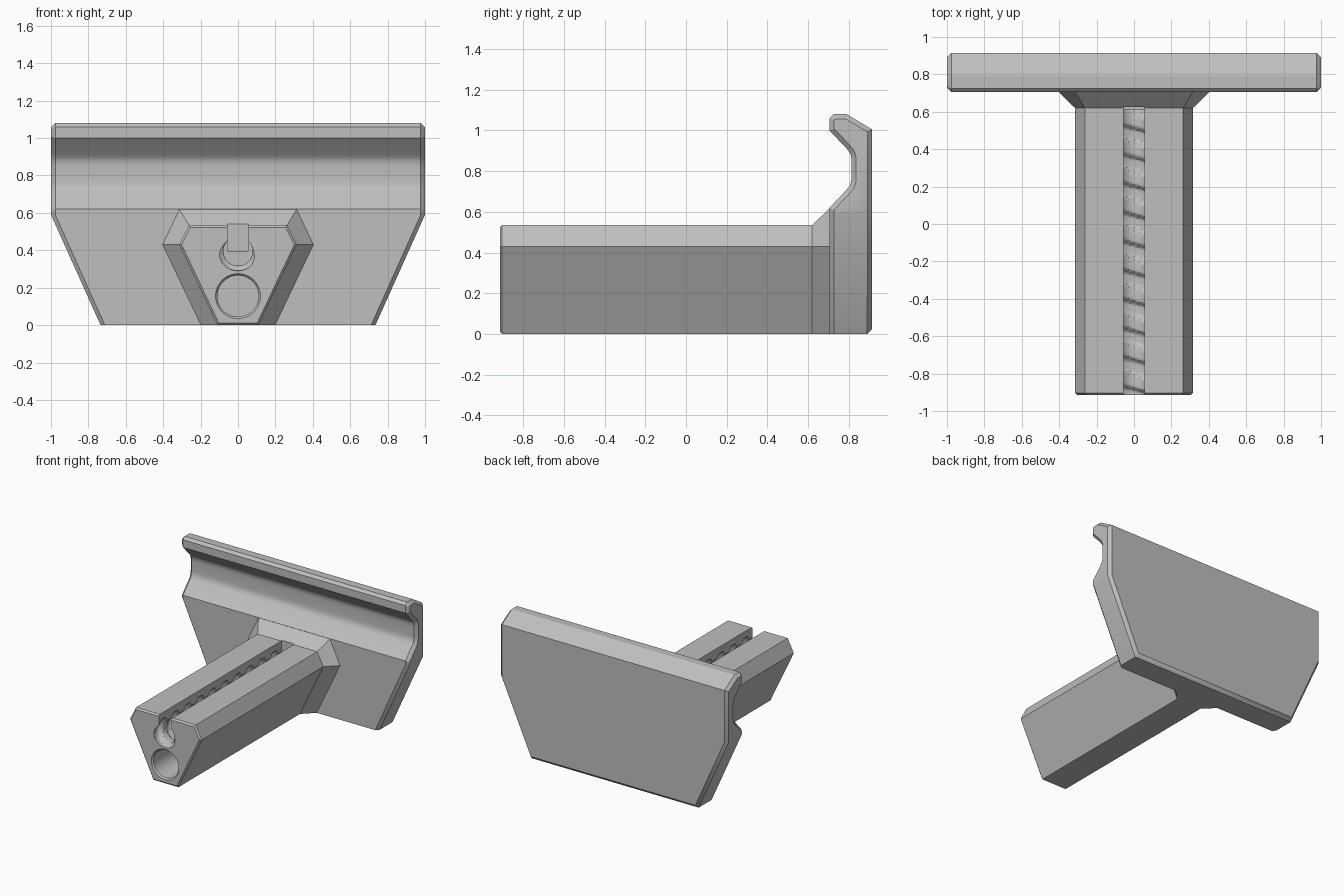
import bpy
import bmesh
from math import cos, sin, pi, radians
from mathutils import Vector

cube = bpy.data.objects.get("Cube")
if cube:
    bpy.data.objects.remove(cube, do_unlink=True)

grey = bpy.data.materials.new("plain grey")
grey.use_nodes = True
grey.diffuse_color = (0.52, 0.52, 0.52, 1)
grey.node_tree.nodes["Principled BSDF"].inputs["Base Color"].default_value = grey.diffuse_color


def loft(name, rings, caps=None):
    """Skin closed rings of equal length; caps lists the index groups of the end faces."""
    bm = bmesh.new()
    loops = [[bm.verts.new(p) for p in ring] for ring in rings]
    n = len(rings[0])
    for a, b in zip(loops, loops[1:]):
        for i in range(n):
            j = (i + 1) % n
            bm.faces.new((a[i], a[j], b[j], b[i]))
    for ring in (loops[0], loops[-1]):
        for group in caps or [range(n)]:
            bm.faces.new([ring[i] for i in group])
    bmesh.ops.recalc_face_normals(bm, faces=bm.faces)
    mesh = bpy.data.meshes.new(name)
    bm.to_mesh(mesh)
    bm.free()
    mesh.materials.append(grey)
    obj = bpy.data.objects.new(name, mesh)
    bpy.context.collection.objects.link(obj)
    return obj


def smooth(obj):
    bpy.ops.object.select_all(action="DESELECT")
    obj.select_set(True)
    bpy.context.view_layer.objects.active = obj
    bpy.ops.object.shade_smooth_by_angle(angle=radians(30))


def carve(obj, cutter):
    """Subtract the cutter, bake the result and drop the cutter."""
    cutter.hide_render = True
    mod = obj.modifiers.new("cut", "BOOLEAN")
    mod.operation = "DIFFERENCE"
    mod.solver = "EXACT"
    mod.object = cutter
    graph = bpy.context.evaluated_depsgraph_get()
    mesh = bpy.data.meshes.new_from_object(obj.evaluated_get(graph))
    obj.modifiers.clear()
    obj.data = mesh
    bpy.data.objects.remove(cutter, do_unlink=True)


def inset(points, d):
    """Mitred inward offset of a counter-clockwise outline."""
    result = []
    for i, p in enumerate(points):
        e1 = (p - points[i - 1]).normalized()
        e2 = (points[(i + 1) % len(points)] - p).normalized()
        n1, n2 = Vector((-e1.y, e1.x)), Vector((-e2.y, e2.x))
        result.append(p + (n1 + n2) * d / (1 + n1.dot(n2)))
    return result


# Jaw plate: hooked side profile (y, z), with tapering, chamfered ends
SHOULDER = 0.59
CHAMFER = 0.023
profile = [Vector(p) for p in (
    (0.705, 0), (0.89, 0), (0.915, 0.025), (0.915, SHOULDER), (0.915, 1.005),
    (0.79, 1.08), (0.725, 1.08), (0.705, 1.06), (0.705, 1.0),
    (0.79, 0.91), (0.803, 0.893), (0.811, 0.875), (0.813, 0.85),
    (0.813, 0.77), (0.811, 0.745), (0.803, 0.727), (0.79, 0.71),
    (0.705, 0.62), (0.705, SHOULDER))]
end = inset(profile, CHAMFER)
end[0].y = 0
end[1] = Vector((0.89, 0))
end[2] = Vector((0.89, 0.025))


def half_width(z):
    return 0.735 + 0.265 * min(z / SHOULDER, 1)


def section(points, side, back):
    return [(side * (half_width(p.y) - back), p.x, p.y) for p in points]


last = len(profile) - 1
plate = loft("jaw_plate", [
    section(end, -1, 0), section(profile, -1, CHAMFER),
    section(profile, 1, CHAMFER), section(end, 1, 0)],
    caps=[(0, 1, 2, 3, last), range(3, last + 1)])
smooth(plate)


# Arm: six-sided bar with a chamfered front and a flared root
def hexagon(y, low, side, top):
    right = [low, side, top]
    return [(x, y, z) for x, z in right] + [(-x, y, z) for x, z in reversed(right)]


bar = (0.11, 0), (0.315, 0.43), (0.262, 0.535)
arm = loft("arm", [
    hexagon(-0.915, (0.103, 0.012), (0.301, 0.43), (0.254, 0.523)),
    hexagon(-0.903, *bar),
    hexagon(0.62, *bar),
    hexagon(0.707, (0.2, 0), (0.405, 0.43), (0.315, 0.62))])


# Bores along the arm
def bore(name, z, stations, radius, sides=32):
    angles = [2 * pi * i / sides for i in range(sides)]
    return loft(name, [[(radius(a, y) * cos(a), y, z + radius(a, y) * sin(a))
                        for a in angles] for y in stations])


PITCH = 0.155


def thread(a, y):
    turn = ((y + 0.92) / PITCH + a / (2 * pi) + 0.25) % 1
    groove = (0.3 - min(turn, 1 - turn)) / 0.12
    return 0.078 + 0.027 * max(0, min(1, groove))


steps = 160
carve(arm, bore("thread_cutter", 0.395,
                [-0.94 + 1.553 * i / steps for i in range(steps + 1)], thread))
carve(arm, bore("rod_hole_cutter", 0.155, [-0.93, -0.915, -0.903, 0.6],
                lambda a, y: 0.12 if y < -0.91 else 0.11, 48))

# Slot opening the threaded bore along the top
slot = [(-0.055, 0.395), (0.055, 0.395), (0.055, 0.7), (-0.055, 0.7)]
carve(arm, loft("slot_cutter", [[(x, y, z) for x, z in slot] for y in (-1, 0.625)]))
smooth(arm)
